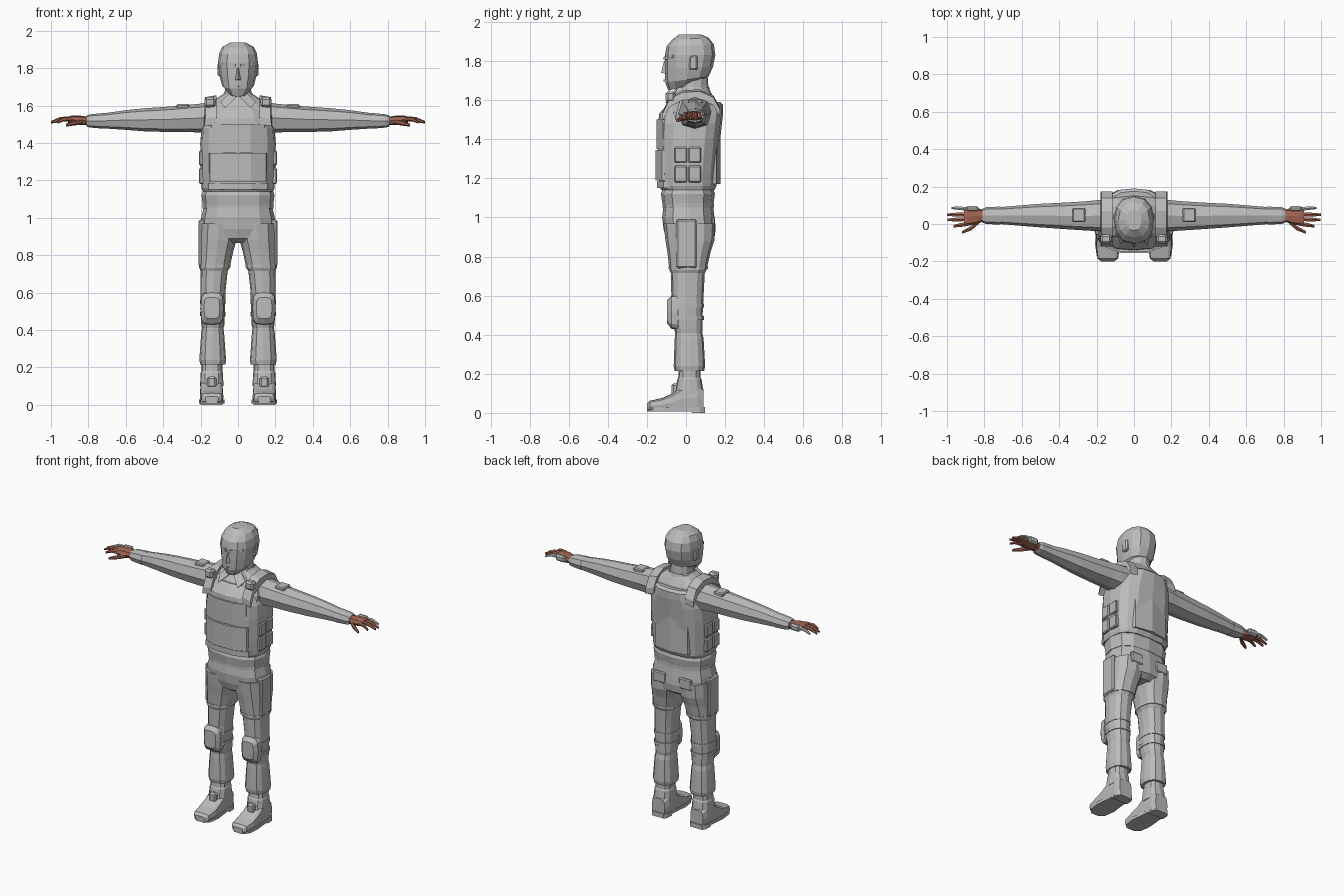
import bpy, bmesh, math
from mathutils import Vector


def material(name, rgb):
    m = bpy.data.materials.new(name)
    m.diffuse_color = (*rgb, 1)
    return m


GREY = material("cloth grey", (0.5, 0.5, 0.5))
SKIN = material("skin brown", (0.36, 0.13, 0.085))


def finish(name, bm, mat, mirror=False):
    bmesh.ops.recalc_face_normals(bm, faces=bm.faces)
    me = bpy.data.meshes.new(name)
    bm.to_mesh(me)
    bm.free()
    ob = bpy.data.objects.new(name, me)
    bpy.context.collection.objects.link(ob)
    me.materials.append(mat)
    if mirror:
        ob.modifiers.new("mirror", "MIRROR").use_mirror_merge = False
    return ob


def loft(name, rings, mat=GREY, mirror=False):
    """Skin a closed surface through equal-length rings of points."""
    bm = bmesh.new()
    vs = [[bm.verts.new(p) for p in r] for r in rings]
    n = len(vs[0])
    for a, b in zip(vs, vs[1:]):
        for i in range(n):
            bm.faces.new((a[i], a[(i + 1) % n], b[(i + 1) % n], b[i]))
    bm.faces.new(vs[0])
    bm.faces.new(vs[-1])
    return finish(name, bm, mat, mirror)


def oval(c, u, v, n, p):
    """Superellipse ring with half axes u, v; lower p is boxier."""
    out = []
    for i in range(n):
        a = 2 * math.pi * i / n
        s, k = math.sin(a), math.cos(a)
        out.append(Vector(c) + Vector(u) * math.copysign(abs(s) ** p, s)
                   - Vector(v) * math.copysign(abs(k) ** p if abs(k) > 1e-6 else 0, k))
    return out


def zring(z, y0, y1, x0, x1, n=12, p=0.75, tilt=0):
    return oval(((x0 + x1) / 2, (y0 + y1) / 2, z + tilt / 2),
                ((x1 - x0) / 2, 0, 0), (0, (y1 - y0) / 2, tilt / 2), n, p)


def xring(x, y0, y1, z0, z1, n=8, p=0.8):
    return oval((x, (y0 + y1) / 2, (z0 + z1) / 2),
                (0, (y1 - y0) / 2, 0), (0, 0, (z1 - z0) / 2), n, p)


def yring(y, z0, z1, x0, x1, n=12, p=0.5):
    return oval(((x0 + x1) / 2, y, (z0 + z1) / 2),
                ((x1 - x0) / 2, 0, 0), (0, 0, (z1 - z0) / 2), n, p)


def body(name, rows, p=0.75, n=12):
    return loft(name, [zring(z, a, b, -w, w, n, p) for z, a, b, w in rows])


def prism(name, pts, z0, z1, mirror=False):
    return loft(name, [[(x, y, z) for x, y in pts] for z in (z0, z1)], GREY, mirror)


def box(name, lo, hi, bevel=0.0, mirror=True, mat=GREY):
    ob = loft(name, [[(x, y, z) for x, y in ((lo[0], lo[1]), (hi[0], lo[1]),
              (hi[0], hi[1]), (lo[0], hi[1]))] for z in (lo[2], hi[2])], mat, mirror)
    if bevel:
        b = ob.modifiers.new("bevel", "BEVEL")
        b.width, b.segments = bevel, 1
    return ob


# Head: chin to crown, with rings tilted along the jaw
loft("head", [zring(z, a, b, -w, w, 12, 0.85, t) for z, t, a, b, w in (
    (1.648, .045, -.09, .07, .05), (1.69, .03, -.106, .115, .085),
    (1.76, .01, -.108, .138, .1), (1.83, 0, -.108, .15, .107),
    (1.875, .01, -.1, .143, .1), (1.908, .012, -.072, .115, .083),
    (1.937, 0, -.035, .075, .04))])
loft("nose", [[(-.018, -.1, 1.735), (0, -.127, 1.74), (.018, -.1, 1.735)],
              [(-.008, -.1, 1.8), (0, -.113, 1.8), (.008, -.1, 1.8)]])
loft("brow", [[(.012, -.09, z), (.012, -.115, z), (.085, -.07, z + .01), (.085, -.05, z + .01)]
              for z in (1.808, 1.822)], GREY, True)
loft("mouth", [[(-.03, -.09, z), (0, -.114, z), (.03, -.09, z)] for z in (1.695, 1.707)])
box("ear", (.085, .015, 1.755), (.109, .06, 1.83), .008)
body("neck", [(1.6, -.04, .12, .075), (1.73, -.03, .11, .068)], 1)

# Shirt
body("shirt", [
    (1.065, -.12, .14, .188), (1.12, -.128, .148, .195), (1.16, -.115, .135, .18),
    (1.3, -.115, .14, .185), (1.45, -.115, .16, .19), (1.54, -.1, .16, .2),
    (1.6, -.075, .15, .18), (1.635, -.045, .13, .12), (1.66, -.03, .115, .08)])
body("belt", [(1.05, -.12, .142, .19), (1.075, -.12, .142, .19)])
body("collar", [(1.625, -.05, .13, .1), (1.668, -.035, .118, .076)], 1)
loft("collar_flap", [[(.0, -.045 + d, 1.655), (.05, -.03 + d, 1.665), (.095, -.05 + d, 1.62),
                      (.07, -.095 + d, 1.585)] for d in (-.012, .015)], GREY, True)

# Protective vest, wrapped round the torso
body("vest", [
    (1.14, -.125, .145, .188), (1.16, -.138, .155, .195), (1.25, -.142, .16, .2),
    (1.4, -.143, .175, .202), (1.48, -.142, .184, .195), (1.53, -.138, .19, .172),
    (1.575, -.1, .19, .15), (1.59, -.085, .175, .135)], 0.7, 16)
front = [(-.165, -.07), (-.15, -.118), (-.07, -.15), (.07, -.15), (.15, -.118), (.165, -.07)]
prism("vest_front_panel", [(x * .94, y) for x, y in front], 1.35, 1.5)
prism("vest_front_pouch", [(x, y - .006) for x, y in front], 1.19, 1.345)
prism("vest_lower_flap", [(x * 1.05, y + .002) for x, y in front], 1.15, 1.185)
prism("vest_back_panel", [(-.14, .1), (-.12, .155), (0, .176), (.12, .155), (.14, .1)], 1.17, 1.4)
strap = ((-.12, 1.53), (-.085, 1.605), (-.02, 1.64), (.07, 1.645), (.14, 1.615), (.175, 1.55))
loft("shoulder_strap", [[(.115, y, z - .03), (.115, y, z + .01), (.175, y, z), (.18, y, z - .04)]
                        for y, z in strap], GREY, True)
box("strap_buckle", (.12, -.105, 1.59), (.18, -.055, 1.645), .012)
for z0, z1 in ((1.18, 1.265), (1.28, 1.36)):
    box("side_pouch", (.17, -.06, z0), (.208, .005, z1), .006)
    box("side_pouch", (.17, .012, z0), (.208, .078, z1), .006)

# Sleeves and cuffs
loft("sleeve", [xring(*r) for r in (
    (.13, -.04, .13, 1.45, 1.625), (.2, -.038, .127, 1.455, 1.61), (.25, -.035, .122, 1.458, 1.605),
    (.36, -.028, .115, 1.458, 1.595), (.5, -.018, .108, 1.462, 1.585), (.6, -.01, .1, 1.47, 1.575),
    (.72, 0, .09, 1.478, 1.558))], GREY, True)
loft("cuff", [xring(*r) for r in ((.715, -.003, .093, 1.476, 1.56), (.79, .0, .09, 1.482, 1.553),
                                  (.81, .008, .082, 1.488, 1.546))], GREY, True)
box("sleeve_pocket", (.26, .01, 1.57), (.33, .085, 1.607), .006)

# Hands: skin palm, thumb and fingers, with a grey outer edge
loft("palm", [xring(*r) for r in ((.8, .015, .075, 1.495, 1.54), (.84, .0, .085, 1.495, 1.545),
                                  (.89, -.01, .088, 1.505, 1.545), (.91, -.008, .086, 1.51, 1.54))],
     SKIN, True)


def finger(name, path, r, mat=SKIN):
    loft(name, [xring(x, y - r * k, y + r * k, z - r * k, z + r * k, 6, 1)
                for (x, y, z), k in zip(path, (1, 1, .6))], mat, True)


for y0, y1, tip in ((.0, -.012, .965), (.026, .022, .998), (.05, .05, 1.0)):
    finger("finger", [(.89, y0, 1.528), ((.9 + tip) / 2, (y0 + y1) / 2, 1.527), (tip, y1, 1.51)], .012)
finger("little_finger", [(.87, .078, 1.53), (.93, .084, 1.53), (.975, .086, 1.513)], .011, GREY)
finger("thumb", [(.83, .012, 1.515), (.87, -.022, 1.508), (.92, -.045, 1.495)], .014)
box("hand_guard", (.83, .066, 1.505), (.9, .096, 1.547), .01)

# Trousers
body("hips", [(1.06, -.115, .138, .183), (1.0, -.122, .146, .197), (.94, -.115, .152, .203),
              (.89, -.1, .145, .17), (.865, -.06, .11, .1)])
loft("trouser_leg", [zring(*r, 12, .8) for r in (
    (.97, -.115, .15, .005, .202), (.88, -.105, .145, .008, .206), (.82, -.095, .125, .025, .206),
    (.73, -.085, .105, .045, .207), (.715, -.078, .096, .055, .2), (.6, -.075, .09, .068, .2),
    (.56, -.078, .088, .068, .202), (.5, -.07, .085, .07, .2), (.43, -.06, .085, .072, .195),
    (.41, -.055, .083, .078, .192), (.38, -.058, .09, .074, .197), (.24, -.063, .098, .064, .207),
    (.215, -.058, .093, .068, .202))], GREY, True)
box("thigh_pocket", (.17, -.05, .74), (.211, .055, .99), .008)
loft("thigh_strap", [zring(z, -.09, .112, .04, .209, 12, .8) for z in (.735, .75)], GREY, True)
for z in (.475, .54):
    loft("knee_strap", [zring(z + d, -.08, .092, .066, .204, 12, .8) for d in (0, .02)], GREY, True)
loft("knee_pad", [yring(y, *r) for y, r in (
    (-.04, (.425, .605, .075, .202)), (-.075, (.43, .6, .078, .2)),
    (-.097, (.46, .575, .098, .182)))], GREY, True)
box("back_pocket", (.05, .13, .93), (.14, .149, 1.0), .006)

# Boots
loft("boot_shaft", [zring(*r, 12, .75) for r in (
    (.1, -.06, .09, .078, .203), (.17, -.045, .08, .08, .2), (.18, -.04, .075, .084, .196),
    (.235, -.035, .075, .084, .196))], GREY, True)
loft("boot_foot", [yring(*r) for r in (
    (-.2, .015, .045, .105, .175), (-.185, .008, .062, .085, .195), (-.12, .008, .077, .077, .204),
    (-.07, .008, .1, .08, .203), (-.02, .008, .135, .08, .203), (.06, .008, .14, .082, .2),
    (.09, .008, .12, .095, .188))], GREY, True)
sole = ((.11, -.2), (.17, -.2), (.2, -.17), (.209, -.1), (.2, 0), (.2, .07), (.185, .095),
        (.095, .095), (.082, .07), (.085, 0), (.073, -.1), (.083, -.17))
prism("boot_sole", sole, .008, .028, True)
prism("boot_heel", [(.083, .03), (.2, .03), (.198, .075), (.185, .096), (.097, .096), (.084, .075)],
      0, .03, True)
box("boot_laces", (.115, -.075, .09), (.165, -.03, .15), .01)
